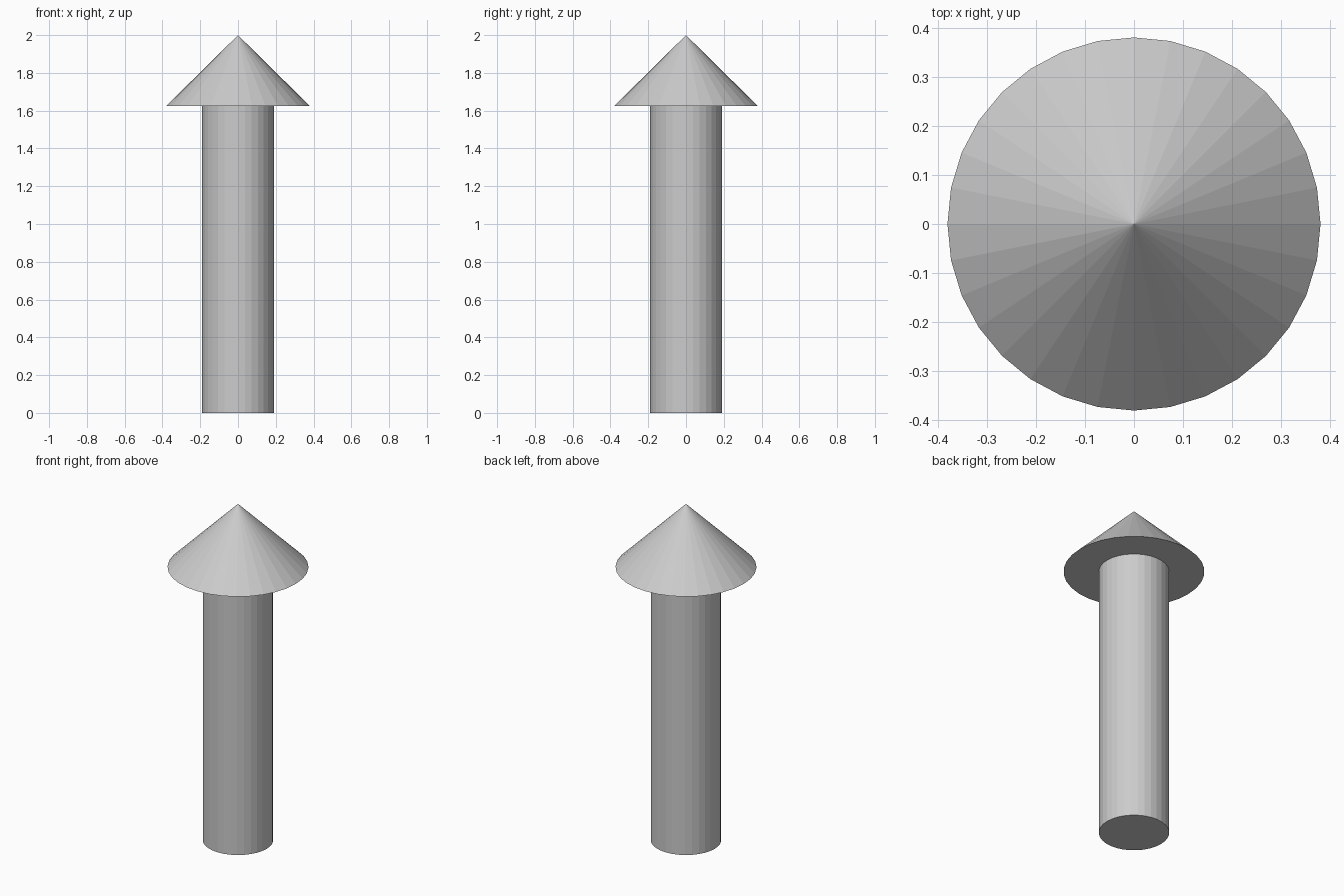
import bpy

if "Cube" in bpy.data.objects:
    bpy.data.objects.remove(bpy.data.objects["Cube"])

SIDES = 32
SHAFT_RADIUS = 0.19
HEAD_RADIUS = 0.38
SHAFT_TOP = 1.625
HEIGHT = 2.0

# Straight round shaft standing on the ground
bpy.ops.mesh.primitive_cylinder_add(
    vertices=SIDES, radius=SHAFT_RADIUS, depth=SHAFT_TOP,
    location=(0, 0, SHAFT_TOP / 2))
bpy.context.object.name = "shaft"

# Wide pointed head with a flat underside
bpy.ops.mesh.primitive_cone_add(
    vertices=SIDES, radius1=HEAD_RADIUS, radius2=0,
    depth=HEIGHT - SHAFT_TOP,
    location=(0, 0, (HEIGHT + SHAFT_TOP) / 2))
bpy.context.object.name = "arrow_head"
